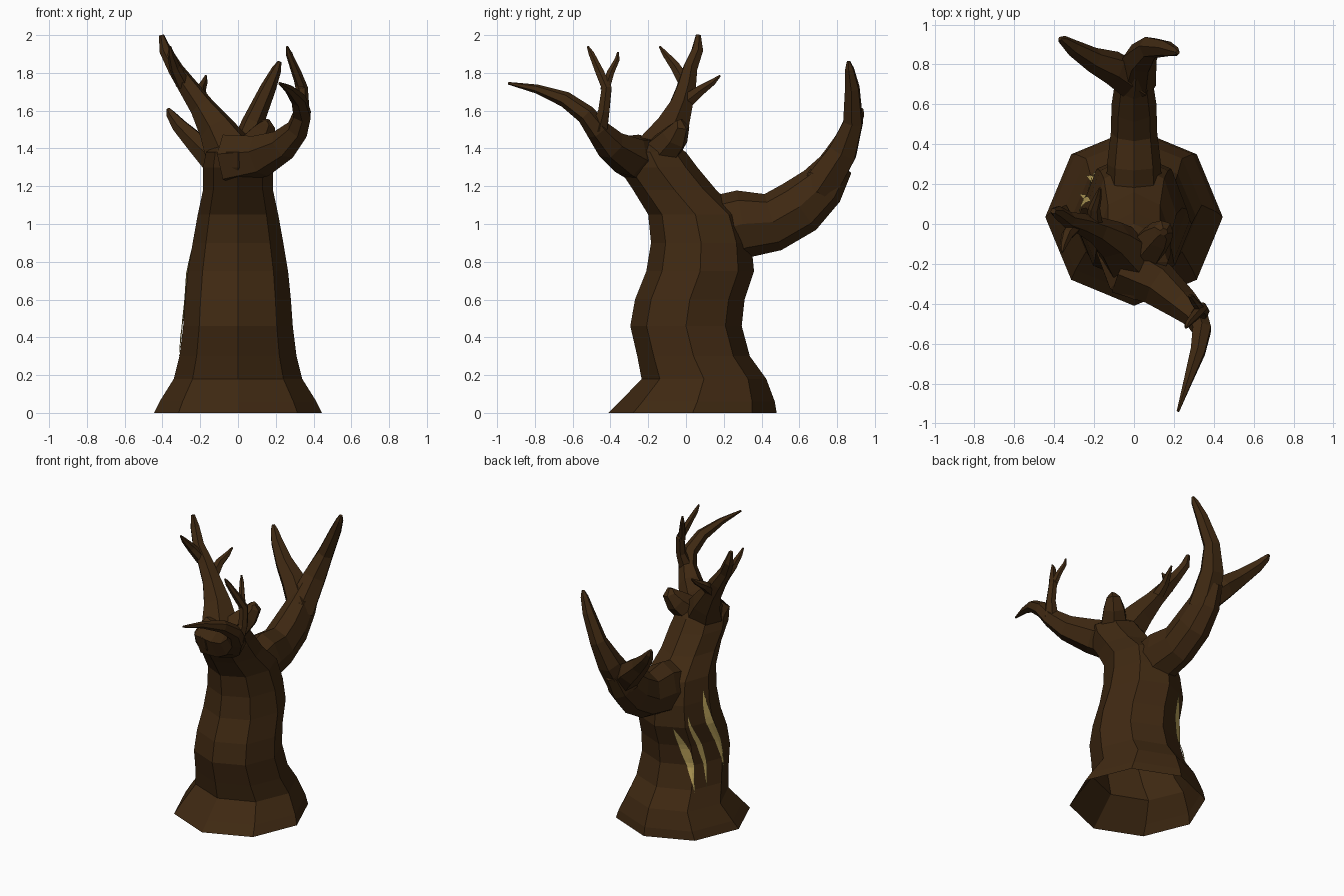
import bpy, math
from mathutils import Vector

if "Cube" in bpy.data.objects:
    bpy.data.objects.remove(bpy.data.objects["Cube"])


def material(name, col):
    m = bpy.data.materials.new(name)
    m.diffuse_color = (*col, 1)
    m.use_nodes = True
    m.node_tree.nodes["Principled BSDF"].inputs["Base Color"].default_value = m.diffuse_color
    return m


BARK = material("dark_bark", (0.050, 0.022, 0.006))
WOOD = material("pale_wood", (0.52, 0.38, 0.11))


def make(name, verts, faces, mat):
    me = bpy.data.meshes.new(name)
    me.from_pydata([tuple(v) for v in verts], [], faces)
    me.materials.append(mat)
    ob = bpy.data.objects.new(name, me)
    bpy.context.collection.objects.link(ob)
    return ob


def loft(name, rings, mat, cap_start=False, cap_end=True):
    n = len(rings[0])
    verts = [v for r in rings for v in r]
    faces = []
    for i in range(len(rings) - 1):
        for j in range(n):
            k = (j + 1) % n
            faces.append((i * n + j, i * n + k, (i + 1) * n + k, (i + 1) * n + j))
    if cap_start:
        faces.append(tuple(reversed(range(n))))
    if cap_end:
        last = (len(rings) - 1) * n
        faces.append(tuple(range(last, last + n)))
    return make(name, verts, faces, mat)


def branch(name, path, sides=6, flat=1.0):
    """Tapered tube through (x, y, z, radius) points."""
    pts = [Vector(p[:3]) for p in path]
    rings, u = [], Vector((1, 0, 0))
    for i, p in enumerate(pts):
        t = (pts[min(i + 1, len(pts) - 1)] - pts[max(i - 1, 0)]).normalized()
        u = (u - t * u.dot(t)).normalized()
        v = t.cross(u)
        r = path[i][3]
        rings.append([p + u * (r * flat * math.cos(a)) + v * (r * math.sin(a))
                      for a in (2 * math.pi * k / sides for k in range(sides))])
    return loft(name, rings, BARK)


# Trunk: octagonal rings (z, centre y, radius x, radius y), open underneath
TRUNK = [(0, .035, .445, .445), (.06, .06, .415, .41), (.18, .095, .34, .33),
         (.30, .04, .31, .298), (.46, 0, .29, .295), (.60, .02, .28, .29),
         (.75, .075, .265, .285), (.90, .08, .24, .265), (1.05, .05, .213, .25),
         (1.18, -.06, .185, .22), (1.30, -.15, .185, .21), (1.38, -.19, .17, .19),
         (1.43, -.19, .10, .12)]


def ring_point(k, ring):
    z, cy, rx, ry = ring
    a = math.radians(45 * k)
    return Vector((rx * math.cos(a), cy + ry * math.sin(a), z))


loft("trunk", [[ring_point(k, r) for k in range(8)] for r in TRUNK], BARK)

# Back limb with its two prongs
branch("back_limb", [(0, .12, .95, .19), (0, .30, 1.0, .18), (0, .46, 1.01, .155),
                     (0, .60, 1.09, .15), (0, .72, 1.20, .125), (.01, .80, 1.32, .09)],
       8, .75)
branch("back_right_prong", [(0, .70, 1.18, .11), (.03, .83, 1.38, .085),
                            (.08, .885, 1.54, .058), (.16, .88, 1.72, .042),
                            (.205, .865, 1.82, .026), (.22, .86, 1.86, .010)])
branch("back_left_prong", [(.02, .70, 1.20, .10), (-.11, .785, 1.33, .085),
                           (-.21, .825, 1.42, .062), (-.31, .885, 1.52, .042),
                           (-.355, .92, 1.58, .026), (-.37, .93, 1.61, .010)])

# Front right limb and its twigs
branch("front_limb", [(-.05, -.22, 1.34, .14), (.12, -.30, 1.36, .115),
                      (.24, -.40, 1.42, .085), (.315, -.47, 1.5, .062),
                      (.34, -.53, 1.58, .052), (.32, -.64, 1.66, .042),
                      (.27, -.79, 1.715, .024), (.22, -.94, 1.745, .007)])
branch("front_twig", [(.32, -.46, 1.5, .05), (.345, -.435, 1.6, .034),
                      (.34, -.42, 1.72, .030), (.31, -.455, 1.80, .026),
                      (.27, -.50, 1.90, .017), (.26, -.52, 1.94, .006)])
branch("front_twig_fork", [(.335, -.43, 1.71, .028), (.31, -.40, 1.80, .022),
                           (.285, -.365, 1.87, .015), (.28, -.36, 1.91, .006)])

# Left limb and its twigs
branch("left_limb", [(-.02, -.17, 1.34, .15), (-.11, -.08, 1.50, .10),
                     (-.19, -.03, 1.62, .068), (-.26, .0, 1.72, .055),
                     (-.33, .02, 1.82, .042), (-.385, .06, 1.92, .033),
                     (-.405, .065, 2.0, .014)])
branch("left_twig_front", [(-.29, .0, 1.74, .04), (-.335, -.055, 1.83, .030),
                           (-.355, -.11, 1.90, .018), (-.36, -.14, 1.94, .006)])
branch("left_twig_back", [(-.20, -.01, 1.64, .045), (-.20, .08, 1.71, .030),
                          (-.18, .14, 1.75, .019), (-.17, .18, 1.785, .006)])

# Broken stub on the crown
branch("crown_stub", [(.06, -.13, 1.38, .10), (.12, -.06, 1.46, .078),
                      (.15, -.03, 1.52, .050), (.15, -.04, 1.55, .02)])


def on_trunk(deg, z, lift=.009):
    """Point on the trunk surface at an angle and height."""
    for lo, hi in zip(TRUNK, TRUNK[1:]):
        if lo[0] <= z <= hi[0]:
            break
    f = (z - lo[0]) / (hi[0] - lo[0])
    ring = tuple(a + (b - a) * f for a, b in zip(lo, hi))
    k = math.floor(deg / 45)
    p = ring_point(k, ring).lerp(ring_point(k + 1, ring), deg / 45 - k)
    a = math.radians(deg)
    return p + Vector((math.cos(a), math.sin(a), 0)) * lift


def gash(name, top, bottom, width, steps=14):
    """Thin pointed plate following the bark."""
    verts, faces = [], []
    for i in range(steps + 1):
        f = i / steps
        a = bottom[0] + (top[0] - bottom[0]) * f
        z = bottom[1] + (top[1] - bottom[1]) * f
        w = width * (.04 + math.sin(math.pi * f ** 1.3)) / 2
        verts += [on_trunk(a + s * w, z) for s in (-1, 0, 1)]
    for i in range(steps):
        for j in (0, 1):
            b = i * 3 + j
            faces.append((b, b + 1, b + 4, b + 3))
    make(name, verts, faces, WOOD)


# Claw-like gashes on the left and back-left of the trunk
gash("gash_left", (168, .98), (184, .30), 12)
gash("gash_middle", (140, .84), (158, .28), 8)
gash("gash_back", (117, .75), (140, .28), 13)
